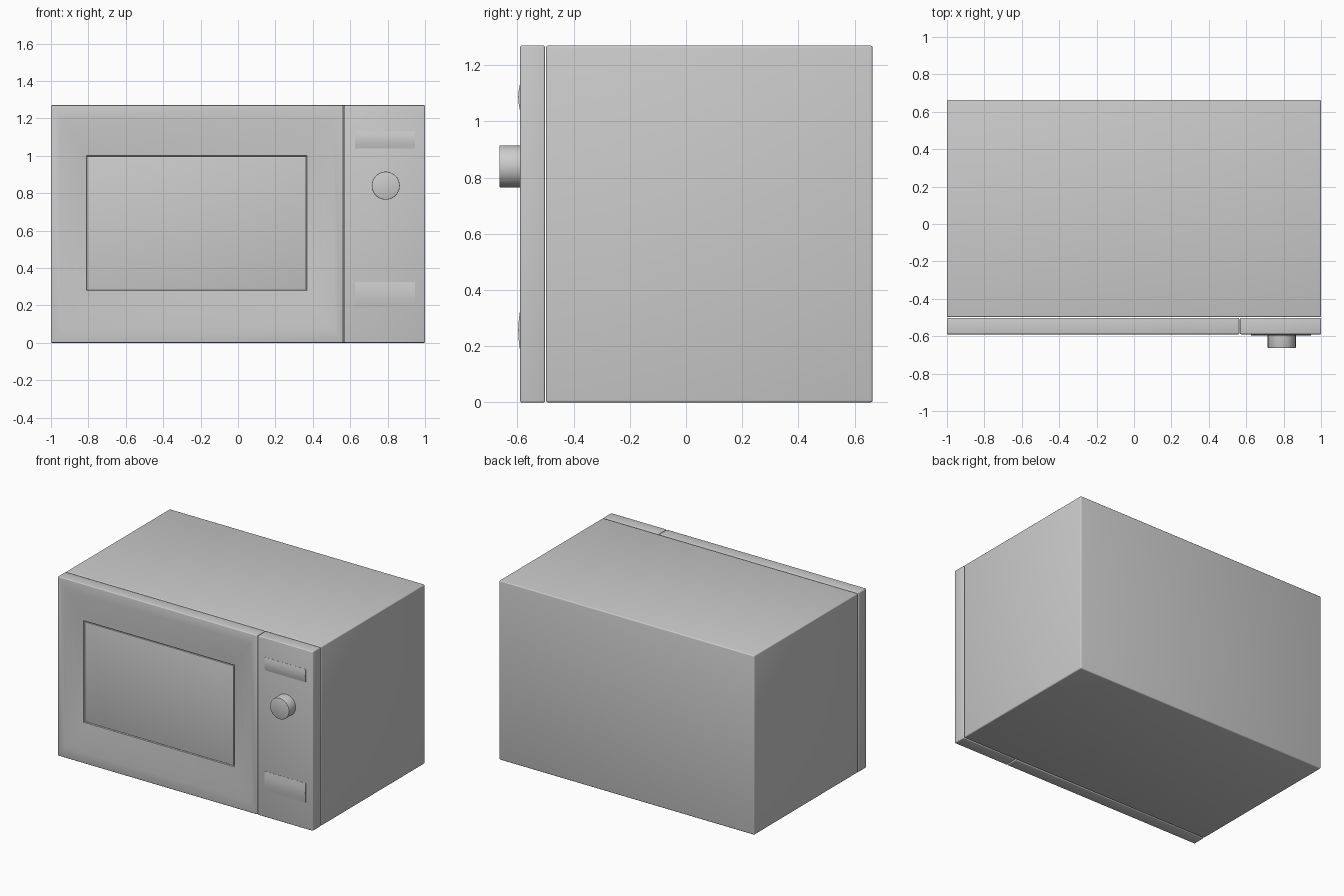
import bpy, bmesh, math
from mathutils import Vector, Matrix

cube = bpy.data.objects.get("Cube")
if cube:
    bpy.data.objects.remove(cube, do_unlink=True)

grey = bpy.data.materials.new("plain grey")
grey.use_nodes = True
GREY = (0.6, 0.6, 0.6, 1)
grey.diffuse_color = GREY
grey.node_tree.nodes["Principled BSDF"].inputs["Base Color"].default_value = GREY


def finish(name, bm, angle=40):
    bmesh.ops.recalc_face_normals(bm, faces=bm.faces)
    mesh = bpy.data.meshes.new(name)
    bm.to_mesh(mesh)
    bm.free()
    mesh.materials.append(grey)
    obj = bpy.data.objects.new(name, mesh)
    bpy.context.collection.objects.link(obj)
    bpy.ops.object.select_all(action='DESELECT')
    obj.select_set(True)
    bpy.context.view_layer.objects.active = obj
    bpy.ops.object.shade_smooth_by_angle(angle=math.radians(angle))
    return obj


def rounded_box(lo, hi, radius):
    lo, hi = Vector(lo), Vector(hi)
    bm = bmesh.new()
    bmesh.ops.create_cube(bm, size=1)
    bmesh.ops.scale(bm, vec=hi - lo, verts=bm.verts)
    bmesh.ops.translate(bm, vec=(lo + hi) / 2, verts=bm.verts)
    if radius:
        bmesh.ops.bevel(bm, geom=bm.edges[:], offset=radius, segments=3,
                        profile=0.5, affect='EDGES')
    return bm


# Cabinet and control panel
finish("cabinet", rounded_box((-1, -0.498, 0), (1, 0.664, 1.27), 0.008))
finish("control_panel", rounded_box((0.567, -0.59, 0), (1, -0.502, 1.27), 0.006))

# Door: front face inset in rings that dish gently in to the window
door = rounded_box((-1, -0.59, 0), (0.563, -0.502, 1.27), 0.006)
door.normal_update()
front = max((f for f in door.faces if f.normal.y < -0.9), key=lambda f: f.calc_area())
WINDOW = ((-0.81, 0.28), (0.37, 1.0))
outer = [v.co.copy() for v in front.verts]
mid = sum(outer, Vector()) / 4


def ring(t, y):
    bmesh.ops.inset_individual(door, faces=[front], thickness=0.001)
    for v in front.verts:
        old = min(outer, key=lambda c: (c - v.co).length)
        corner = Vector((WINDOW[old.x > mid.x][0], y, WINDOW[old.z > mid.z][1]))
        v.co = old.lerp(corner, t)
        v.co.y = y


for step in range(1, 5):
    t = step / 4
    ring(t, -0.59 + 0.02 * t * t)
bmesh.ops.inset_individual(door, faces=[front], thickness=0.004, depth=-0.008)
finish("door", door)

# Window pane set in the groove
finish("window_pane", rounded_box((-0.803, -0.569, 0.287), (0.363, -0.555, 0.993), 0.002))

# Display and opening button, gently bowed plates
for name, low, high in (("display", 1.04, 1.133), ("open_button", 0.188, 0.325)):
    bm = bmesh.new()
    count = 8
    rows = []
    for i in range(count + 1):
        u = i / count
        y = -0.591 - 0.006 * math.sin(math.pi * u)
        z = low + (high - low) * u
        rows.append([bm.verts.new((x, yy, z)) for x, yy in
                     ((0.625, -0.585), (0.625, y), (0.945, y), (0.945, -0.585))])
    for a, b in zip(rows, rows[1:]):
        for k in range(4):
            bm.faces.new((a[k], a[(k + 1) % 4], b[(k + 1) % 4], b[k]))
    bm.faces.new(rows[0])
    bm.faces.new(rows[-1])
    finish(name, bm)

# Knob
bm = bmesh.new()
bmesh.ops.create_cone(bm, cap_ends=True, segments=48, radius1=0.075, radius2=0.075,
                      depth=0.085,
                      matrix=Matrix.Translation((0.79, -0.6215, 0.84))
                      @ Matrix.Rotation(math.pi / 2, 4, 'X'))
rims = [e for e in bm.edges if all(abs(v.co.y + 0.664) < 0.001 for v in e.verts)]
bmesh.ops.bevel(bm, geom=rims, offset=0.004, segments=2, profile=0.5, affect='EDGES')
finish("knob", bm)
